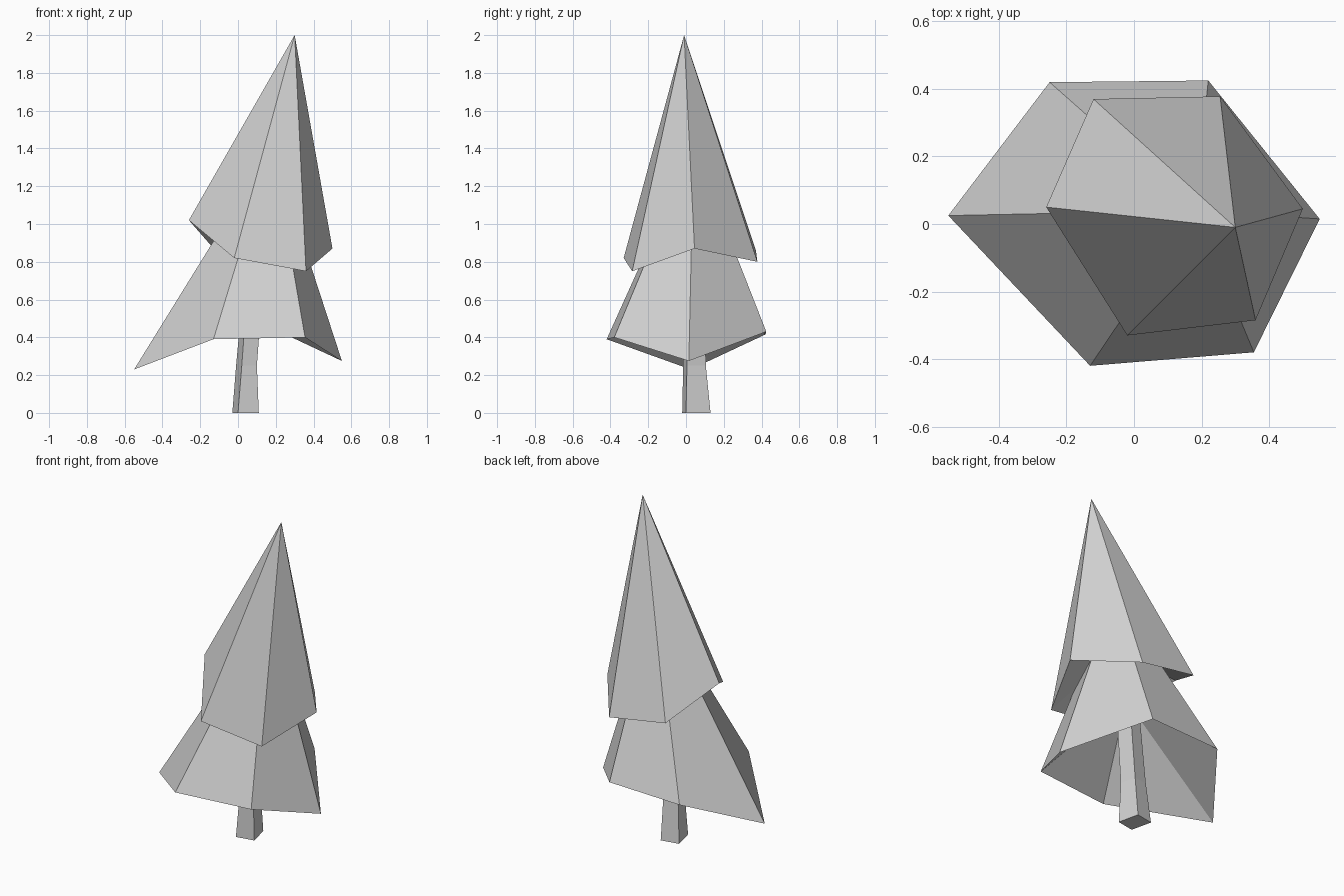
import bpy
import bmesh

cube = bpy.data.objects.get("Cube")
if cube:
    bpy.data.objects.remove(cube, do_unlink=True)

grey = bpy.data.materials.new("plain grey")
grey.use_nodes = True
colour = (0.64, 0.64, 0.64, 1)
grey.diffuse_color = colour
grey.node_tree.nodes["Principled BSDF"].inputs["Base Color"].default_value = colour


def finish(name, bm):
    """Turn a bmesh into a flat-shaded object."""
    bmesh.ops.recalc_face_normals(bm, faces=bm.faces)
    mesh = bpy.data.meshes.new(name)
    bm.to_mesh(mesh)
    bm.free()
    mesh.materials.append(grey)
    obj = bpy.data.objects.new(name, mesh)
    bpy.context.collection.objects.link(obj)


def foliage(name, tip, hollow, rim):
    """Leaning pyramid with a hollowed underside."""
    bm = bmesh.new()
    top, under = bm.verts.new(tip), bm.verts.new(hollow)
    ring = [bm.verts.new(p) for p in rim]
    for a, b in zip(ring, ring[1:] + ring[:1]):
        bm.faces.new((a, b, top))
        bm.faces.new((b, a, under))
    finish(name, bm)


def trunk(name, rings):
    """Closed tube through matching rings of corners."""
    bm = bmesh.new()
    loops = [[bm.verts.new((x, y, z)) for x, y in pts] for z, pts in rings]
    for low, high in zip(loops, loops[1:]):
        for i in range(len(low)):
            j = (i + 1) % len(low)
            bm.faces.new((low[i], low[j], high[j], high[i]))
    bm.faces.new(loops[0])
    bm.faces.new(loops[-1])
    finish(name, bm)


# Upper tier of branches
foliage("upper_foliage", (0.30, -0.01, 2.0), (0.16, 0.03, 1.05), [
    (-0.26, 0.05, 1.02), (-0.02, -0.33, 0.82), (0.36, -0.285, 0.75),
    (0.50, 0.045, 0.87), (0.255, 0.378, 0.80), (-0.12, 0.37, 0.86)])

# Lower tier of branches
foliage("lower_foliage", (0.18, 0.04, 1.41), (0.09, 0.04, 0.77), [
    (-0.55, 0.025, 0.23), (-0.13, -0.42, 0.39), (0.355, -0.38, 0.40),
    (0.55, 0.015, 0.275), (0.22, 0.425, 0.43), (-0.25, 0.42, 0.415)])

# Trunk, flared at the foot and leaning with the branches
trunk("trunk", [
    (0, [(0, -0.02), (0.11, 0), (0.08, 0.13), (-0.03, 0.11)]),
    (0.25, [(0.02, -0.015), (0.10, 0.005), (0.08, 0.105), (-0.01, 0.09)]),
    (0.8, [(0.06, -0.01), (0.14, 0.01), (0.12, 0.10), (0.04, 0.08)])])
